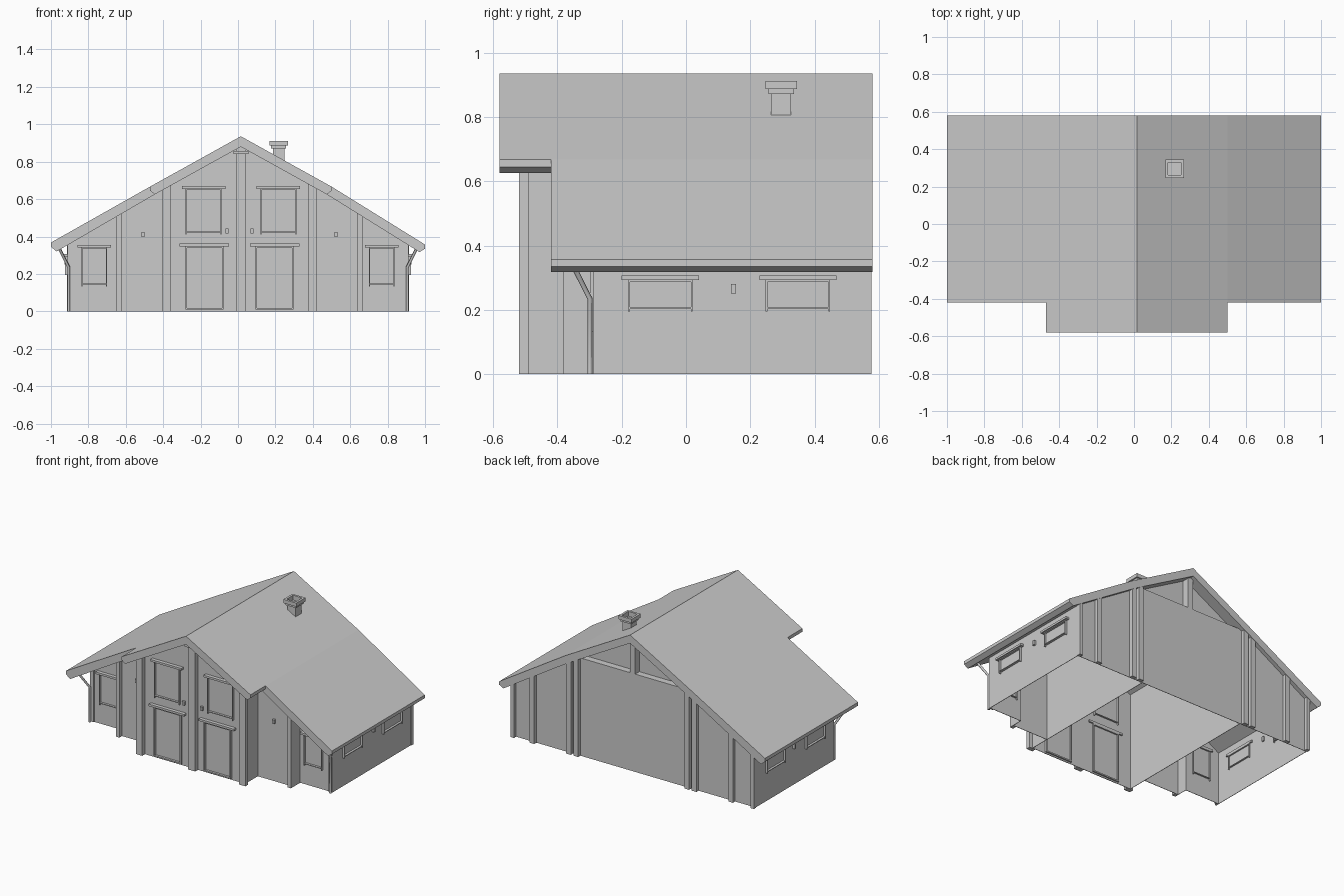
import bpy, bmesh
from mathutils import Vector

if "Cube" in bpy.data.objects:
    bpy.data.objects.remove(bpy.data.objects["Cube"], do_unlink=True)

GREY = (0.6, 0.6, 0.6, 1)
mat = bpy.data.materials.new("plain_grey")
mat.use_nodes = True
mat.diffuse_color = GREY
mat.node_tree.nodes["Principled BSDF"].inputs["Base Color"].default_value = GREY

CX = 0.008         # centre line of the facade
RIDGE = 0.015
T = 0.003          # wall thickness


def finish(name, bm):
    bmesh.ops.recalc_face_normals(bm, faces=bm.faces)
    me = bpy.data.meshes.new(name)
    bm.to_mesh(me)
    bm.free()
    me.materials.append(mat)
    ob = bpy.data.objects.new(name, me)
    bpy.context.collection.objects.link(ob)
    return ob


def prism(name, profile, y0, y1):
    """Extrude an x-z outline along y."""
    bm = bmesh.new()
    face = bm.faces.new([bm.verts.new((x, y0, z)) for x, z in profile])
    ext = bmesh.ops.extrude_face_region(bm, geom=[face])
    moved = [v for v in ext["geom"] if isinstance(v, bmesh.types.BMVert)]
    bmesh.ops.translate(bm, verts=moved, vec=(0, y1 - y0, 0))
    return finish(name, bm)


def box(name, x, y, z):
    x, y = sorted(x), sorted(y)
    return prism(name, [(x[0], z[0]), (x[1], z[0]), (x[1], z[1]), (x[0], z[1])], *y)


def under(x):
    """Height of the roof underside."""
    pts = [(-0.97, 0.32), (-0.445, 0.625), (RIDGE, 0.88), (0.475, 0.625), (0.97, 0.317)]
    for (xa, za), (xb, zb) in zip(pts, pts[1:]):
        if x <= xb:
            return za + (zb - za) * (x - xa) / (xb - xa)
    return pts[-1][1]


def gable(name, xa, xb, y0, y1, base=0.0):
    """Upright panel or post whose top follows the roof."""
    xa, xb = sorted((xa, xb))
    knots = [x for x in (0.475, RIDGE, -0.445) if xa < x < xb]
    top = [(x, under(x) + 0.004) for x in [xb] + knots + [xa]]
    return prism(name, [(xa, base), (xb, base)] + top, y0, y1)


def opening(name, place, u, z, w=0.005, lip=0.02, leg=0.012):
    """Frame strips, legs and lintel; place(u range, depth, z range) makes a box."""
    (a, b), (lo, hi) = u, z
    place(name + "_jamb_a", (a, a + w), 0.015, (lo, hi))
    place(name + "_jamb_b", (b - w, b), 0.015, (lo, hi))
    place(name + "_head", (a, b), 0.015, (hi - w, hi))
    place(name + "_foot", (a, b), 0.015, (lo + leg, lo + leg + w))
    place(name + "_lintel", (a - lip, b + lip), 0.024, (hi, hi + 0.014))


def on_front(y):
    return lambda n, u, d, z: box(n, u, (y - d, y + T + 0.01), z)


def on_side(x, s):
    return lambda n, u, d, z: box(n, (x + s * d, x - s * (T + 0.01)), u, z)


# Roof: main slopes and the projecting front gable
prism("main_roof", [(-1, 0.345), (-1, 0.368), (-0.47, 0.667), (RIDGE, 0.936), (0.5, 0.667),
                    (1, 0.357), (1, 0.335), (0.97, 0.317), (0.475, 0.625), (RIDGE, 0.88),
                    (-0.445, 0.625), (-0.97, 0.32)], -0.42, 0.58)
prism("front_roof", [(-0.47, 0.645), (-0.47, 0.667), (RIDGE, 0.936), (0.5, 0.667),
                     (0.5, 0.645), (0.475, 0.625), (RIDGE, 0.88), (-0.445, 0.625)], -0.58, -0.42)

# Facade steps back from the middle to the sides
FRONT, MID, OUT, BACK = -0.49, -0.355, -0.283, 0.553
gable("front_wall", CX - 0.39, CX + 0.39, FRONT, FRONT + T)
gable("king_post", RIDGE - 0.027, RIDGE + 0.027, FRONT - 0.03, FRONT)
box("king_post_cap", (RIDGE - 0.04, RIDGE + 0.04), (FRONT - 0.05, FRONT), (0.84, 0.858))
gable("back_wall_left", CX + 0.39, 0.911, BACK - T, BACK)
gable("back_wall_right", -0.911, CX - 0.39, BACK - T, BACK)

# Back middle wall with a recessed triangle above a ledge
DEEP = BACK - 0.045
box("back_wall", (CX - 0.39, CX + 0.39), (BACK - T, BACK), (0, 0.665))
box("back_ledge", (CX - 0.38, CX + 0.38), (DEEP, BACK - T), (0.66, 0.665))
gable("back_gable", CX - 0.38, CX + 0.38, DEEP - T, DEEP, 0.66)
gable("back_king_post", RIDGE - 0.02, RIDGE + 0.02, DEEP, BACK, 0.665)

for s, side in ((1, "left"), (-1, "right")):
    def X(d):
        return CX + s * d

    edge = s * 0.911
    # Walls, including the full-depth partitions
    gable(side + "_partition", X(0.39), X(0.39 - T), FRONT, BACK)
    gable(side + "_mid_wall", X(0.39), X(0.658), MID, MID + T)
    gable(side + "_mid_return", X(0.658), X(0.658 - T), MID, OUT)
    gable(side + "_outer_wall", X(0.655), edge, OUT, OUT + T)
    gable(side + "_side_wall", edge, edge - s * T, OUT, BACK)

    # Posts
    gable(side + "_front_post", X(0.365), X(0.411), FRONT - 0.03, FRONT)
    gable(side + "_mid_post", X(0.632), X(0.658), MID - 0.028, MID)
    gable(side + "_corner_post", edge - s * 0.028, edge, OUT - 0.007, OUT)
    for d in (0.4, 0.455, 0.73):
        gable(side + "_back_post", X(d), X(d + 0.035), BACK, BACK + 0.024)
    gable(side + "_back_corner", edge - s * 0.02, edge + s * 0.004, BACK, BACK + 0.024)

    # Doors and windows
    def U(c, a, b):
        return sorted((c + s * a, c + s * b))

    opening(side + "_door", on_front(FRONT), U(CX, 0.085, 0.29), (0.01, 0.348), 0.009, 0.03, 0)
    opening(side + "_upper_window", on_front(FRONT), U(0.016, 0.104, 0.296), (0.41, 0.655))
    opening(side + "_front_window", on_front(OUT), U(0, 0.7, 0.837), (0.132, 0.342))
    for y in (-0.18, 0.248):
        opening(side + "_side_window", on_side(edge, s), (y, y + 0.2), (0.195, 0.292), 0.005, 0.02, 0.008)

    # Small wall lamps
    for d, y, z in ((0.068, FRONT, 0.43), (0.515, MID, 0.41)):
        on_front(y)(side + "_lamp", U(CX, d - 0.008, d + 0.008), 0.016, (z - 0.013, z + 0.013))
    on_side(edge, s)(side + "_side_lamp", (0.14, 0.155), 0.016, (0.25, 0.28))

    # Rain pipe from the eave to the corner
    cu = bpy.data.curves.new(side + "_rain_pipe", "CURVE")
    cu.dimensions = "3D"
    cu.bevel_depth = 0.008
    cu.bevel_resolution = 1
    cu.use_fill_caps = True
    path = [(0.955, -0.35, 0.335), (0.905, -0.299, 0.235), (0.905, -0.299, 0)]
    sp = cu.splines.new("POLY")
    sp.points.add(len(path) - 1)
    for p, (x, y, z) in zip(sp.points, path):
        p.co = (s * x, y, z, 1)
    cu.materials.append(mat)
    bpy.context.collection.objects.link(bpy.data.objects.new(side + "_rain_pipe", cu))

# Chimney with stepped, hollow cap
bm = bmesh.new()
mid = Vector((0.217, 0.296, 0))
rings = [(0.031, 0.76), (0.031, 0.872), (0.04, 0.872), (0.04, 0.887),
         (0.049, 0.887), (0.049, 0.912), (0.034, 0.912), (0.034, 0.88)]
loops = [[bm.verts.new(mid + Vector((a * r, b * r, z)))
          for a, b in ((-1, -1), (1, -1), (1, 1), (-1, 1))] for r, z in rings]
for lo, hi in zip(loops, loops[1:]):
    for i in range(4):
        j = (i + 1) % 4
        bm.faces.new((lo[i], lo[j], hi[j], hi[i]))
bm.faces.new(loops[-1])
bm.faces.new(loops[0])
finish("chimney", bm)
